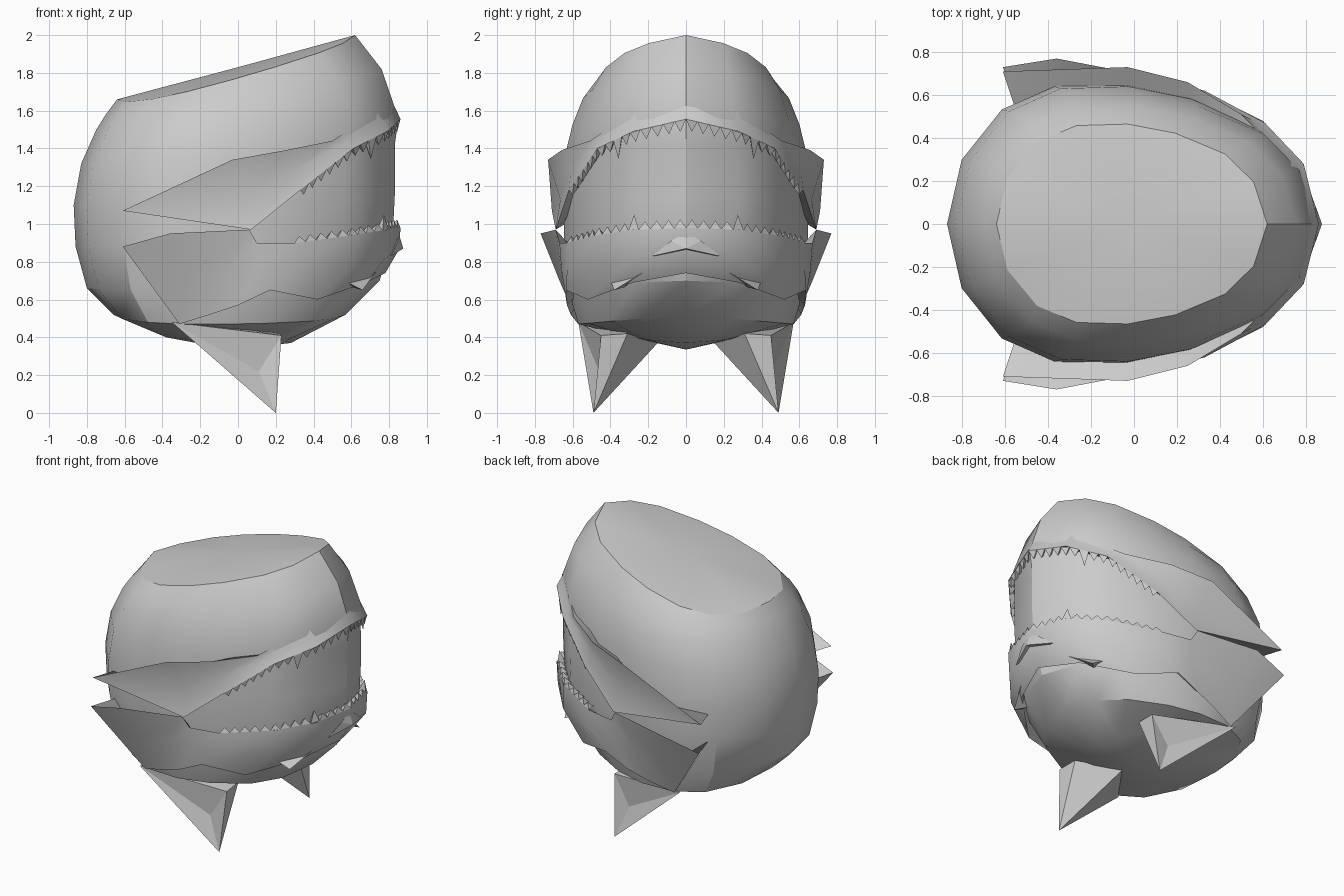
import bpy, bmesh, math
from mathutils import Vector

if "Cube" in bpy.data.objects:
    bpy.data.objects.remove(bpy.data.objects["Cube"])


def finish(name, verts, faces, mirror=True, angle=35):
    """Make an object from points, tidy it, shade it and mirror it across y."""
    bm = bmesh.new()
    vs = [bm.verts.new(v) for v in verts]
    for f in faces:
        bm.faces.new([vs[i] for i in f])
    if mirror:
        bmesh.ops.remove_doubles(bm, verts=bm.verts[:], dist=0.001)
    bmesh.ops.recalc_face_normals(bm, faces=bm.faces[:])
    me = bpy.data.meshes.new(name)
    bm.to_mesh(me)
    bm.free()
    for p in me.polygons:
        p.use_smooth = angle > 0
    if angle > 0:
        me.set_sharp_from_angle(angle=math.radians(angle))
    ob = bpy.data.objects.new(name, me)
    bpy.context.collection.objects.link(ob)
    if mirror:
        m = ob.modifiers.new("mirror", "MIRROR")
        m.use_axis = (False, True, False)
        m.use_clip = True
    return ob


# Rounded head: one outline lofted through tilted levels
half = [(1, 0), (.9, .42), (.69, .70), (.32, .91), (-.03, 1),
        (-.41, .985), (-.70, .82), (-.92, .46), (-1, 0)]
outline = half + [(u, -v) for u, v in half[-2:0:-1]]
# back x, back z, front x, front z, half width, side sag
levels = [(-.38, .40, .28, .37, .31, -.02),
          (-.66, .52, .57, .52, .57, .05),
          (-.80, .66, .75, .70, .625, .02),
          (-.86, .88, .82, .95, .645, 0),
          (-.87, 1.10, .83, 1.15, .65, 0),
          (-.83, 1.32, .83, 1.42, .64, 0),
          (-.75, 1.50, .85, 1.56, .60, 0),
          (-.70, 1.58, .76, 1.82, .545, .03),
          (-.64, 1.66, .62, 2.00, .465, .06)]
verts, faces, n = [], [], len(outline)
for xb, zb, xf, zf, w, sag in levels:
    for u, v in outline:
        t = (u + 1) / 2
        verts.append((xb + (xf - xb) * t, w * v, zb + (zf - zb) * t - sag * abs(v)))
for r in range(len(levels) - 1):
    for i in range(n):
        j = (i + 1) % n
        faces.append((r * n + i, r * n + j, r * n + n + j, r * n + n + i))
# Gently domed crown and shallow keel underneath
top = (len(levels) - 1) * n
verts += [(0, 0, 1.83), (-.03, 0, .335)]
c = len(verts) - 2
for i in range(n):
    j = (i + 1) % n
    faces += [(top + i, top + j, c), (j, i, c + 1)]
finish("head", verts, faces, mirror=False, angle=28)


def jaw(name, rows):
    """Closed band through the given rows, backed by a row hidden in the head."""
    m = len(rows[0])
    inner = []
    for a, b in zip(rows[0], rows[-1]):
        p = (Vector(a) + Vector(b)) / 2
        inner.append((p.x * .9, p.y * .74, p.z))
    rows = rows + [inner]
    vs = [p for r in rows for p in r]
    k = len(rows)
    fs = []
    for r in range(k):
        s = (r + 1) % k
        for i in range(m - 1):
            quad = []
            for q in (r * m + i, r * m + i + 1, s * m + i + 1, s * m + i):
                if not any((Vector(vs[q]) - Vector(vs[o])).length < .001 for o in quad):
                    quad.append(q)
            if len(quad) > 2:
                fs.append(quad)
    return finish(name, vs, fs, angle=42)


# Upper lip sweeping back into a cheek fin
upper_edge = [(.86, 0, 1.555), (.79, .28, 1.49), (.61, .47, 1.40),
              (.33, .62, 1.18), (.07, .69, .97), (-.61, .71, 1.07)]
jaw("upper_jaw", [
    [(.79, 0, 1.70), (.73, .27, 1.60), (.50, .51, 1.44),
     (.25, .66, 1.39), (-.03, .73, 1.34), (-.61, .71, 1.07)],
    [(.835, 0, 1.61), (.765, .275, 1.54), (.55, .485, 1.42),
     (.29, .61, 1.28), (.06, .665, 1.13), (-.61, .71, 1.07)],
    upper_edge])

# Lower jaw ending in a pointed flap
lower_edge = [(.86, 0, .98), (.79, .28, .97), (.60, .48, .94), (.30, .63, .90),
              (.10, .67, .90), (.06, .69, .97), (-.36, .77, .95), (-.61, .73, .88)]
jaw("lower_jaw", [
    lower_edge,
    [(.855, 0, .87), (.78, .28, .82), (.60, .48, .77), (.30, .63, .76),
     (.10, .66, .76), (-.08, .66, .74), (-.28, .67, .70), (-.61, .73, .88)],
    [(.78, 0, .74), (.68, .28, .69), (.42, .52, .60), (.17, .635, .65),
     (0, .63, .57), (-.15, .61, .52), (-.31, .57, .47), (-.61, .73, .88)]])


def teeth(name, path, count, size, big, up):
    """Row of pyramid teeth along a jaw edge."""
    pts = [Vector(p) for p in path]
    lens = [(b - a).length for a, b in zip(pts, pts[1:])]

    def at(t):
        d = t * sum(lens)
        for a, b, l in zip(pts, pts[1:], lens):
            if d <= l:
                return a.lerp(b, d / l)
            d -= l
        return pts[-1]

    vs, fs = [], []
    for i in range(count):
        a, b = at(i / count), at((i + 1) / count)
        mid = (a + b) / 2
        length = size * (1.8 if i == big else 1 - .3 * i / count)
        back = Vector((mid.x, mid.y, 0)).normalized() * -.05
        o = len(vs)
        vs += [a, b, mid + back, mid + Vector((0, 0, up * length)) + back * .2]
        fs += [(o, o + 1, o + 3), (o + 1, o + 2, o + 3), (o + 2, o, o + 3), (o, o + 2, o + 1)]
    ob = finish(name, vs, fs, mirror=False, angle=0)
    ob.modifiers.new("mirror", "MIRROR").use_axis = (False, True, False)


teeth("upper_teeth", upper_edge[:4], 15, .06, 6, -1)
teeth("lower_teeth", lower_edge[:4], 14, .045, 4, 1)

# Pointed feet with a hollowed outer face
finish("foot", [(.20, .49, 0), (-.35, .57, .48), (.23, .45, .41), (.22, .31, .42),
                (-.03, .15, .37), (.11, .46, .22), (-.05, .36, .46)],
       [(0, 1, 5), (1, 2, 5), (2, 0, 5), (0, 2, 3), (0, 3, 4), (0, 4, 1),
        (1, 4, 6), (4, 3, 6), (3, 2, 6), (2, 1, 6)], angle=0)

# Small chin bump and side chin flaps
finish("chin_bump", [(.85, 0, .955), (.845, .08, .91), (.81, .18, .83), (.875, 0, .87), (.78, 0, .85)],
       [(0, 1, 3), (1, 2, 3), (3, 2, 4), (0, 4, 2, 1)], angle=0)
finish("chin_flap", [(.74, .20, .76), (.56, .40, .70), (.66, .38, .65), (.55, .28, .68)],
       [(0, 1, 2), (0, 2, 3), (1, 3, 2), (0, 3, 1)], angle=0)
